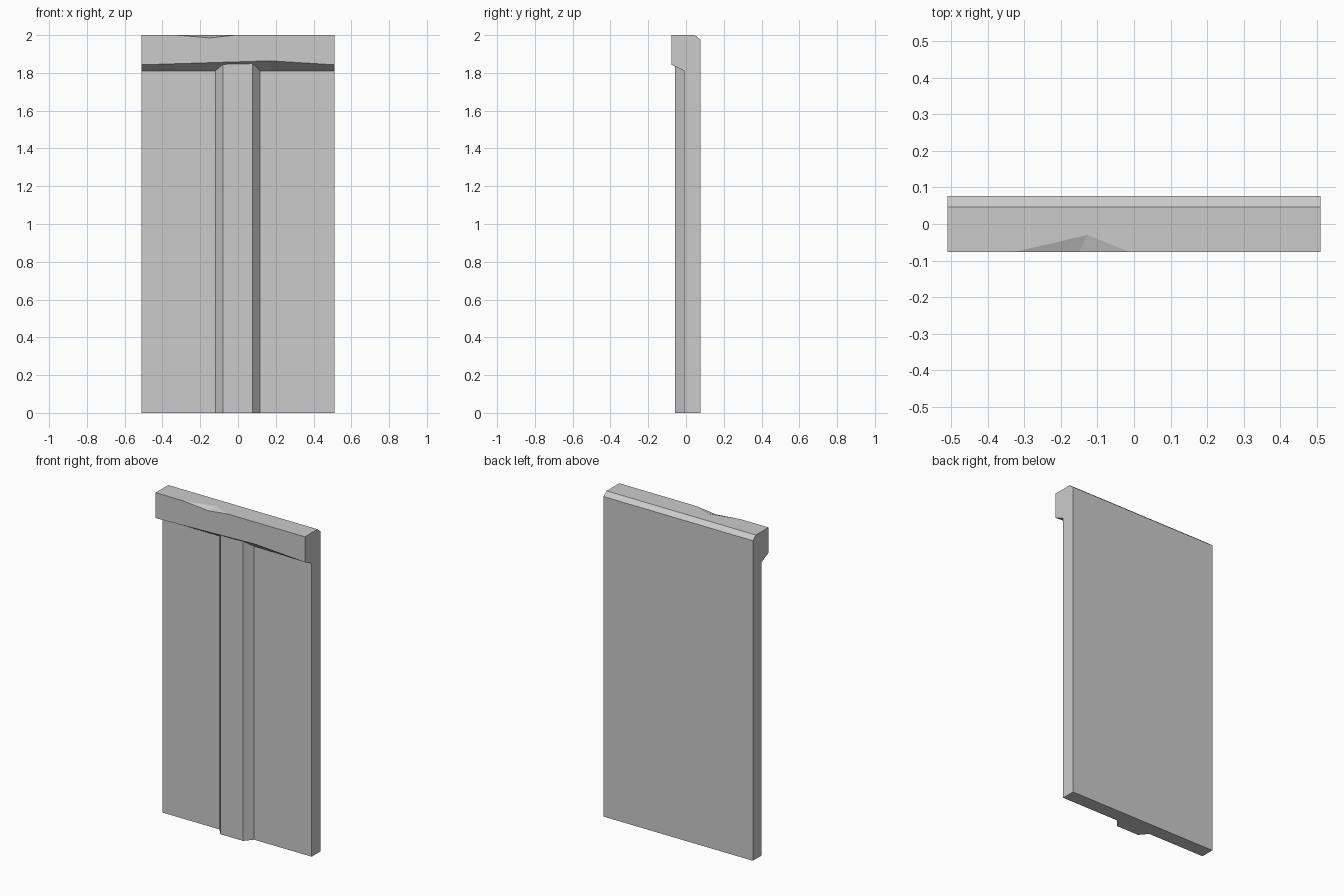
import bpy, bmesh

if "Cube" in bpy.data.objects:
    bpy.data.objects.remove(bpy.data.objects["Cube"])

HALF_W, FRONT, BACK = 0.51, -0.076, 0.076
PANEL_Y, RIB_Y = -0.01, -0.059


def finish(name, bm):
    bmesh.ops.remove_doubles(bm, verts=bm.verts, dist=1e-5)
    bmesh.ops.recalc_face_normals(bm, faces=bm.faces)
    mesh = bpy.data.meshes.new(name)
    bm.to_mesh(mesh)
    bm.free()
    obj = bpy.data.objects.new(name, mesh)
    bpy.context.collection.objects.link(obj)
    return obj


def loft(name, rings):
    bm = bmesh.new()
    loops = [[bm.verts.new(p) for p in ring] for ring in rings]
    n = len(loops[0])
    for a, b in zip(loops, loops[1:]):
        for i in range(n):
            j = (i + 1) % n
            bm.faces.new((a[i], a[j], b[j], b[i]))
    bm.faces.new(loops[0])
    bm.faces.new(loops[-1])
    return finish(name, bm)


def lip_z(x):
    # worn lower edge of the cap, highest right of centre
    t = (x + HALF_W) / 0.68 if x < 0.17 else (HALF_W - x) / 0.34
    return 1.843 + 0.021 * t


def section(x):
    # side profile of wall and cap, with the chip at one station
    chip = x == -0.15
    top_mid = (-0.127, -0.03, 2) if chip else (x, FRONT, 2)
    return [(x, BACK, 0), (x, PANEL_Y, 0), (x, PANEL_Y, 1.811),
            (x, FRONT, lip_z(x)), (x, FRONT, 1.985 if chip else 2),
            top_mid, (x, 0.047, 2), (x, BACK, 1.976)]


# wall slab with overhanging chipped cap
loft("wall_panel", [section(x) for x in (-HALF_W, -0.325, -0.15, -0.014, 0.17, HALF_W)])

# bevelled vertical rib, its top cut to meet the sloping cap underside
rib = [(-0.12, PANEL_Y), (-0.079, RIB_Y), (0.076, RIB_Y), (0.117, PANEL_Y)]
loft("front_rib", [[(x, y, 0) for x, y in rib],
                   [(x, y, 1.811 if y == PANEL_Y else 1.85) for x, y in rib]])
